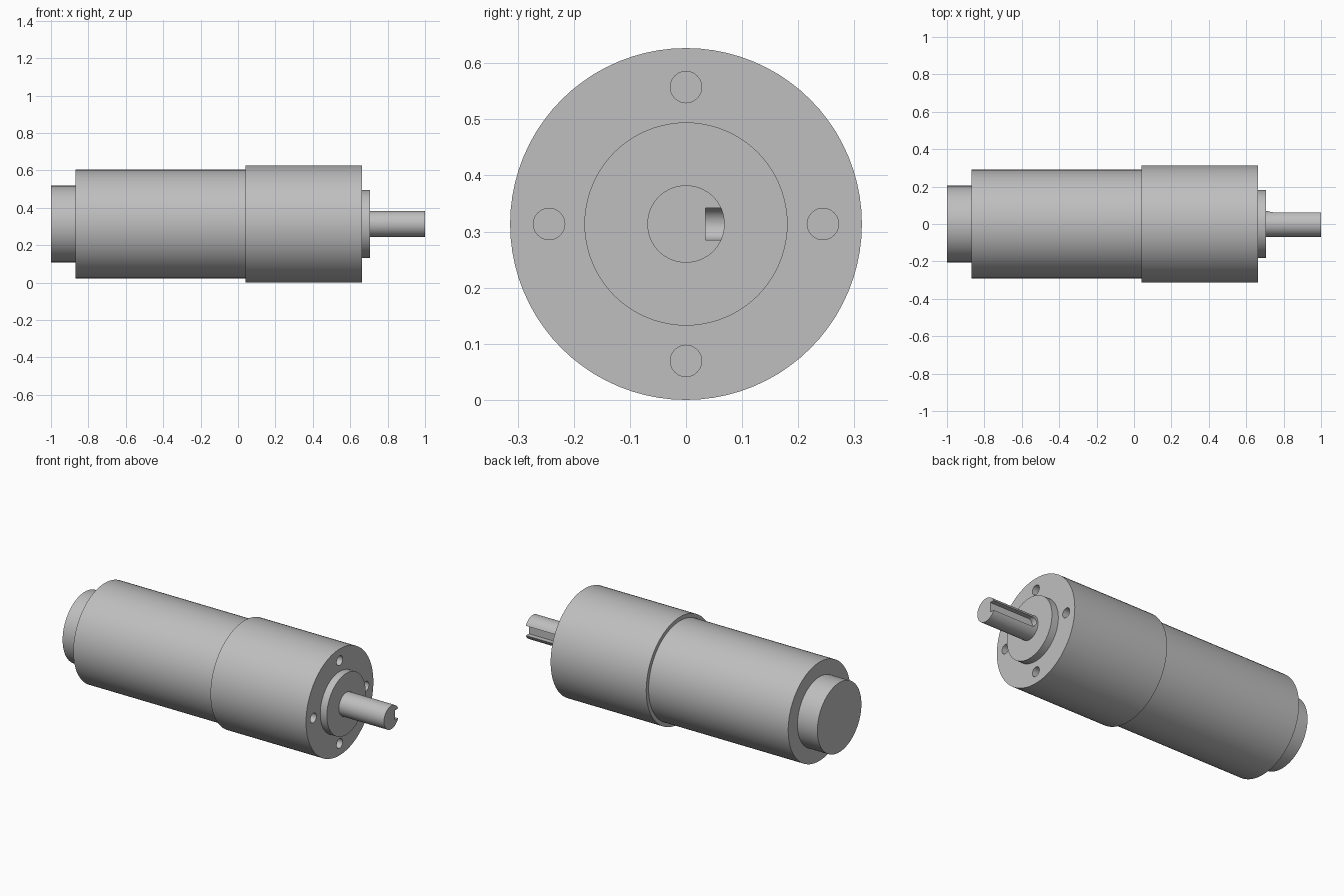
import bpy
import bmesh
from math import pi, sin, cos
from mathutils import Vector

if "Cube" in bpy.data.objects:
    bpy.data.objects.remove(bpy.data.objects["Cube"])

AXIS_Z = 0.3135   # height of the common centre line

steel = bpy.data.materials.new("grey_steel")
steel.use_nodes = True
GREY = (0.52, 0.52, 0.52, 1)
steel.diffuse_color = GREY
steel.node_tree.nodes["Principled BSDF"].inputs["Base Color"].default_value = GREY


def rod(name, x0, x1, radius, y=0, z=0, sides=80):
    """Solid cylinder lying along x, placed relative to the centre line."""
    bpy.ops.mesh.primitive_cylinder_add(
        vertices=sides, radius=radius, depth=x1 - x0,
        location=((x0 + x1) / 2, y, AXIS_Z + z), rotation=(0, pi / 2, 0))
    ob = bpy.context.object
    ob.name = name
    ob.data.materials.append(steel)
    return ob


def cut(target, cutter):
    """Subtract the cutter from the target and discard it."""
    mod = target.modifiers.new("cut", "BOOLEAN")
    mod.operation = "DIFFERENCE"
    mod.solver = "EXACT"
    mod.object = cutter
    bpy.context.view_layer.objects.active = target
    bpy.ops.object.modifier_apply(modifier=mod.name)
    bpy.data.objects.remove(cutter)


def keyway_cutter(x_start, x_end, width, y0, y1):
    """Slot prism with a round inner end, extruded along y."""
    r = width / 2
    outline = [(x_end, -r), (x_end, r)]
    for i in range(17):
        a = pi / 2 + pi * i / 16
        outline.append((x_start + r + r * cos(a), r * sin(a)))
    bm = bmesh.new()
    face = bm.faces.new([bm.verts.new((x, y0, AXIS_Z + z)) for x, z in outline])
    grown = bmesh.ops.extrude_face_region(bm, geom=[face])
    verts = [v for v in grown["geom"] if isinstance(v, bmesh.types.BMVert)]
    bmesh.ops.translate(bm, verts=verts, vec=Vector((0, y1 - y0, 0)))
    bmesh.ops.recalc_face_normals(bm, faces=bm.faces)
    mesh = bpy.data.meshes.new("keyway_cutter")
    bm.to_mesh(mesh)
    bm.free()
    mesh.materials.append(steel)
    ob = bpy.data.objects.new("keyway_cutter", mesh)
    ob.hide_render = True
    bpy.context.collection.objects.link(ob)
    return ob


# Stepped housing along the axis
rear_cap = rod("rear_cap", -1.0, -0.87, 0.205)
motor_body = rod("motor_body", -0.87, 0.04, 0.291)
gearbox = rod("gearbox", 0.04, 0.663, AXIS_Z)
front_boss = rod("front_boss", 0.663, 0.706, 0.181)
shaft = rod("output_shaft", 0.706, 1.0, 0.069, sides=64)

# Four mounting holes in the gearbox face
for i in range(4):
    a = i * pi / 2
    cut(gearbox, rod("hole_cutter", 0.54, 0.7, 0.028,
                     0.244 * cos(a), 0.244 * sin(a), sides=32))

# Keyway on the left side of the shaft, open at the tip
cut(shaft, keyway_cutter(0.716, 1.05, 0.057, 0.035, 0.1))

# Smooth round walls, crisp edges
bpy.ops.object.select_all(action="DESELECT")
for ob in (rear_cap, motor_body, gearbox, front_boss, shaft):
    ob.select_set(True)
bpy.context.view_layer.objects.active = gearbox
bpy.ops.object.shade_smooth_by_angle(angle=pi / 6)
